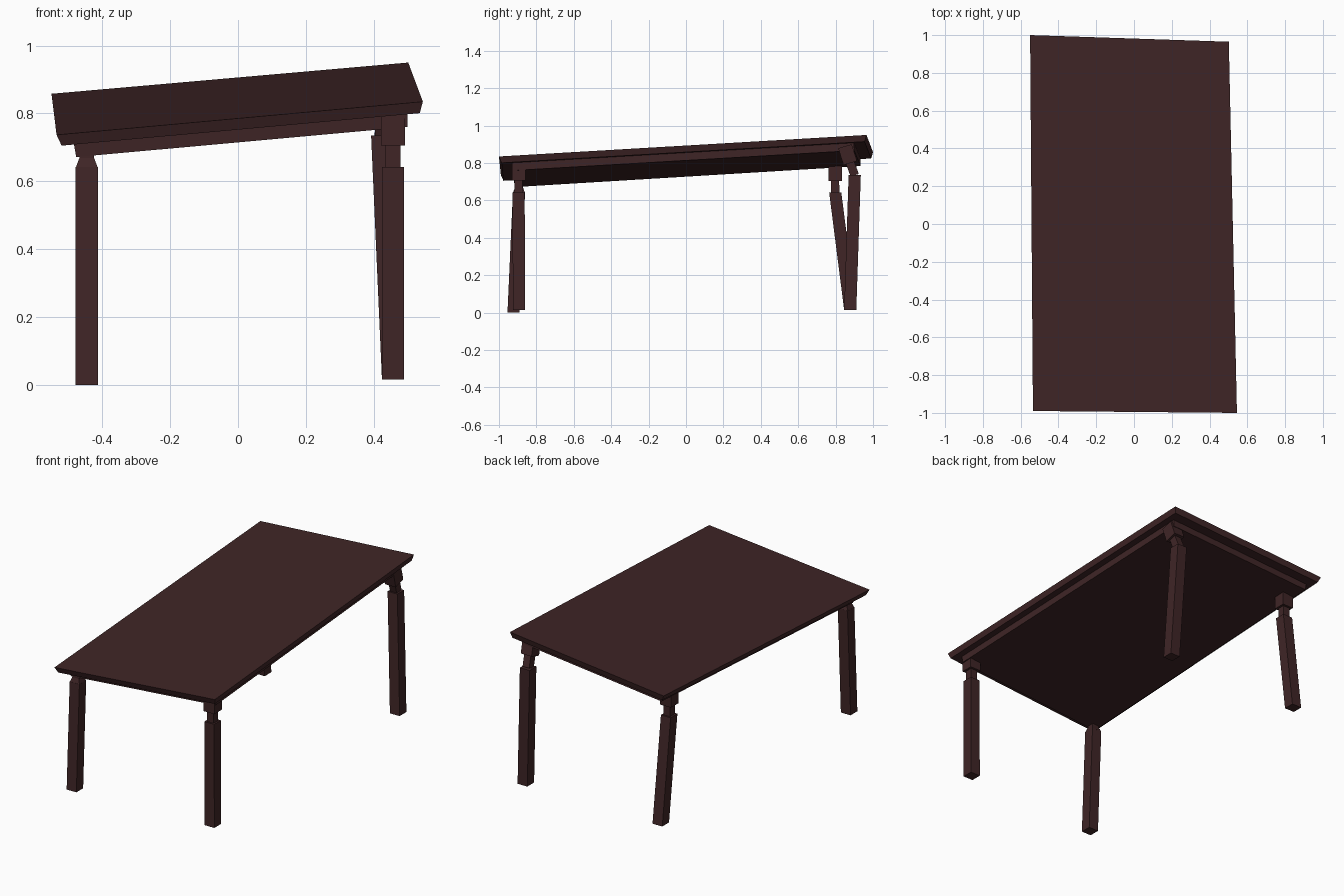
import bpy
from mathutils import Vector

if "Cube" in bpy.data.objects:
    bpy.data.objects.remove(bpy.data.objects["Cube"])

wood = bpy.data.materials.new("dark_brown_wood")
wood.diffuse_color = (0.05, 0.0185, 0.0195, 1)
wood.use_nodes = True
wood.node_tree.nodes["Principled BSDF"].inputs["Base Color"].default_value = wood.diffuse_color


def loft(name, low, high):
    """Box-like solid between two four-cornered rings (counter-clockwise)."""
    faces = [(3, 2, 1, 0), (4, 5, 6, 7)]
    faces += [(i, (i + 1) % 4, 4 + (i + 1) % 4, 4 + i) for i in range(4)]
    mesh = bpy.data.meshes.new(name)
    mesh.from_pydata([tuple(v) for v in low + high], [], faces)
    mesh.materials.append(wood)
    ob = bpy.data.objects.new(name, mesh)
    bpy.context.collection.objects.link(ob)
    return ob


def square(center, half, lean=0.0):
    """Square ring; lean tips it along y."""
    x, y, z = center
    return [Vector((x + sx * half, y + sy * half, z + sy * half * lean))
            for sx, sy in ((-1, -1), (1, -1), (1, 1), (-1, 1))]


# Corners of the tilted top surface: front left, front right, back right, back left
TOP = [Vector(c) for c in ((-0.535, -0.99, 0.737), (0.545, -1.0, 0.835),
                           (0.502, 0.965, 0.95), (-0.55, 1.0, 0.858))]
ex = (TOP[1] - TOP[0]).normalized()
ey = (TOP[3] - TOP[0]).normalized()
down = -ex.cross(ey).normalized()
SIGNS = ((1, 1), (-1, 1), (-1, -1), (1, -1))


def ring(inset_x, inset_y, depth):
    return [c + ex * sx * inset_x + ey * sy * inset_y + down * depth
            for c, (sx, sy) in zip(TOP, SIGNS)]


# Table top with slightly undercut edge, and the apron below it
loft("table_top", ring(0.012, 0.012, 0.034), TOP)
loft("apron", ring(0.052, 0.07, 0.075), ring(0.048, 0.07, 0.03))


# Legs: shaft, narrow neck and joining block, each leaning differently
def leg(name, foot, knee, neck_top, block_top, lean=0.0):
    loft(name + "_leg", square(foot, 0.0325), square(knee, 0.0325))
    loft(name + "_leg_neck", square(knee, 0.022, lean), square(neck_top, 0.022, lean))
    if block_top:
        loft(name + "_leg_block", square(neck_top, 0.036, lean),
             square(block_top, 0.036, lean))


leg("front_right", (0.457, -0.893, 0.015), (0.457, -0.895, 0.642),
    (0.457, -0.895, 0.706), (0.457, -0.895, 0.80))
leg("back_right", (0.457, 0.878, 0.015), (0.425, 0.902, 0.735),
    (0.430, 0.878, 0.80), (0.435, 0.85, 0.89), 0.3)
leg("back_left", (-0.446, 0.878, 0.015), (-0.446, 0.798, 0.642),
    (-0.446, 0.797, 0.705), (-0.446, 0.797, 0.80))
leg("front_left", (-0.446, -0.922, 0.0), (-0.446, -0.893, 0.642),
    (-0.446, -0.893, 0.717), None)
# Tapered shoulder on the front left shaft
loft("front_left_leg_shoulder", square((-0.446, -0.893, 0.64), 0.0325),
     square((-0.446, -0.893, 0.668), 0.022))
